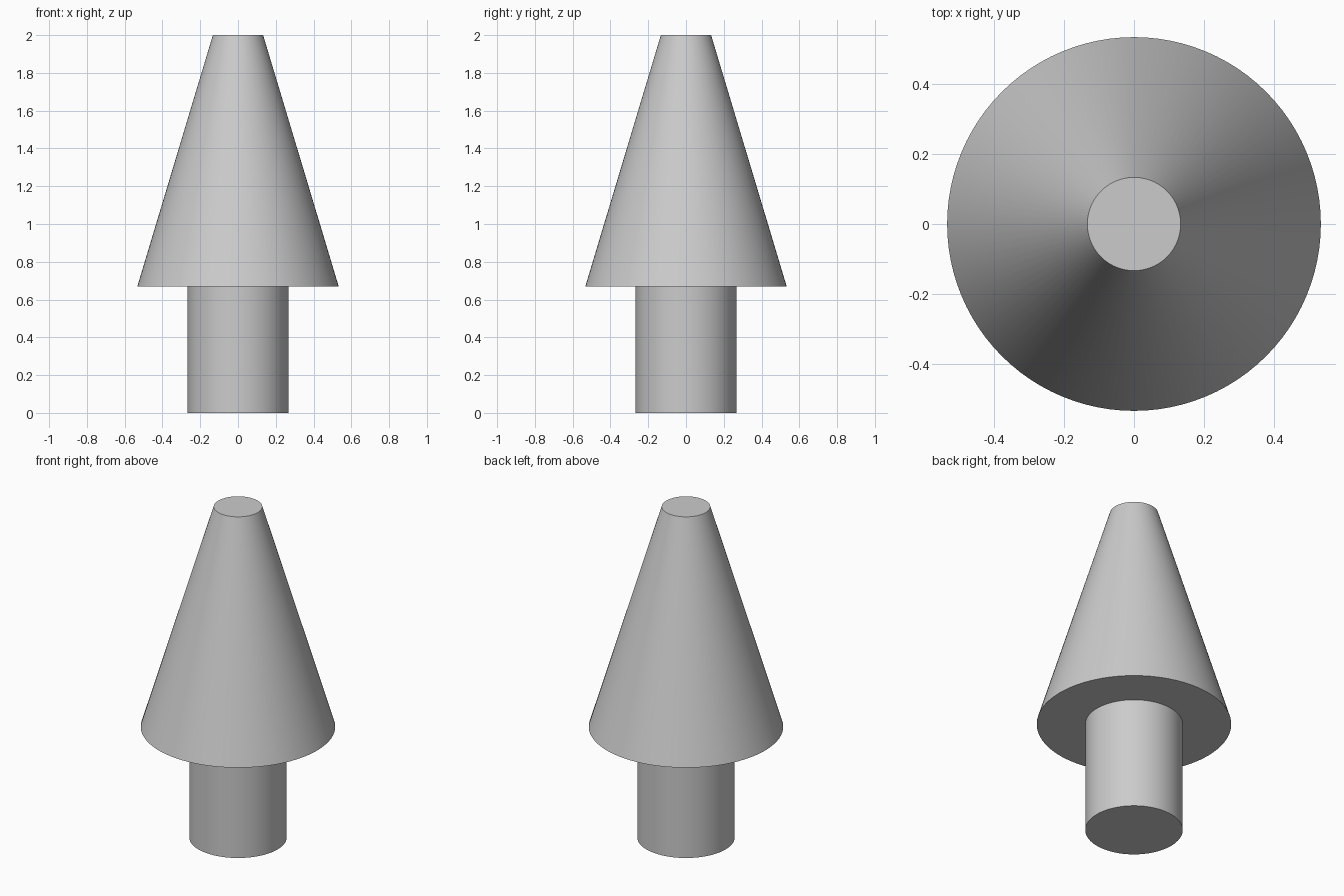
import bpy
import math

SIDES = 96
TRUNK_TOP = 0.67
HEIGHT = 2.0

cube = bpy.data.objects.get("Cube")
if cube:
    bpy.data.objects.remove(cube, do_unlink=True)

# Single plain grey
grey = bpy.data.materials.new("light grey")
grey.use_nodes = True
color = (0.6, 0.6, 0.6, 1.0)
grey.diffuse_color = color
grey.node_tree.nodes["Principled BSDF"].inputs["Base Color"].default_value = color


def round_part(name, bottom_radius, top_radius, bottom, top):
    """Capped round solid standing between two heights."""
    bpy.ops.mesh.primitive_cone_add(
        vertices=SIDES, radius1=bottom_radius, radius2=top_radius,
        depth=top - bottom, location=(0, 0, (bottom + top) / 2))
    part = bpy.context.object
    part.name = name
    part.data.materials.append(grey)
    bpy.ops.object.shade_smooth_by_angle(angle=math.radians(30))
    return part


# Cylindrical trunk
round_part("trunk", 0.267, 0.267, 0, TRUNK_TOP)

# Tapered crown with a flat tip
round_part("crown", 0.533, 0.133, TRUNK_TOP, HEIGHT)
